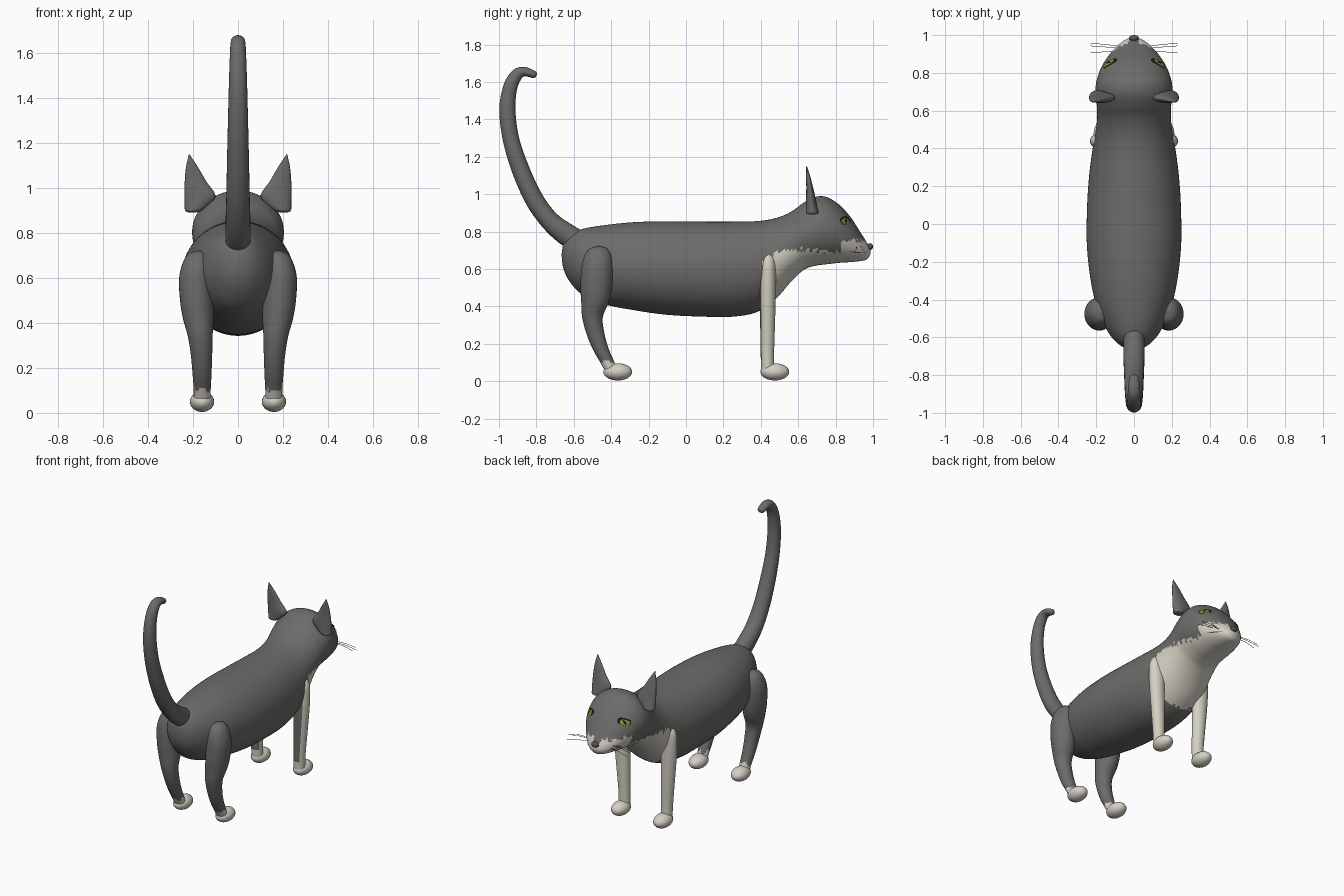
import bpy, bmesh, math
from mathutils import Vector, Matrix, noise
from mathutils.bvhtree import BVHTree

if "Cube" in bpy.data.objects:
    bpy.data.objects.remove(bpy.data.objects["Cube"], do_unlink=True)


def material(name, r, g, b):
    m = bpy.data.materials.new(name)
    m.use_nodes = True
    m.diffuse_color = (r, g, b, 1)
    m.node_tree.nodes["Principled BSDF"].inputs["Base Color"].default_value = (r, g, b, 1)
    return m


GREY = material("grey_fur", .155, .148, .142)
CREAM = material("cream_fur", .66, .63, .55)
NOSE = material("nose_brown", .10, .085, .08)
OLIVE = material("olive_iris", .22, .27, .04)
BLACK = material("black", .008, .008, .008)


def finish(name, bm, mats, rule=None):
    bmesh.ops.recalc_face_normals(bm, faces=bm.faces)
    bm.normal_update()
    for f in bm.faces:
        f.smooth = True
        if rule:
            f.material_index = int(rule(f.calc_center_median(), f.normal))
    mesh = bpy.data.meshes.new(name)
    bm.to_mesh(mesh)
    bm.free()
    for m in mats:
        mesh.materials.append(m)
    obj = bpy.data.objects.new(name, mesh)
    bpy.context.collection.objects.link(obj)
    return obj


def spline(rows, steps):
    """Catmull-Rom samples through rows of numbers."""
    out = []
    for i in range(len(rows) - 1):
        quad = (rows[max(i - 1, 0)], rows[i], rows[i + 1], rows[min(i + 2, len(rows) - 1)])
        for k in range(steps):
            t = k / steps
            out.append([b + .5 * t * (c - a + t * (2*a - 5*b + 4*c - d + t * (3*(b - c) + d - a)))
                        for a, b, c, d in zip(*quad)])
    return out + [list(rows[-1])]


def loft(name, rows, mats, vdir=None, rule=None, steps=6, segs=24):
    """Skin of elliptical rings; each row is x, y, z, radius along x, other radius."""
    pts = spline(rows, steps)
    bm = bmesh.new()
    rings = []
    for i, (x, y, z, ru, rv) in enumerate(pts):
        ahead, behind = pts[min(i + 1, len(pts) - 1)], pts[max(i - 1, 0)]
        tangent = Vector(ahead[:3]) - Vector(behind[:3])
        v = Vector(vdir) if vdir else Vector((1, 0, 0)).cross(tangent).normalized()
        ru, rv = max(ru, .001), max(rv, .001)
        ring = []
        for k in range(segs):
            a = math.tau * k / segs
            ring.append(bm.verts.new(Vector((x + ru * math.cos(a), y, z)) + v * rv * math.sin(a)))
        rings.append(ring)
    for a, b in zip(rings, rings[1:]):
        for k in range(segs):
            n = (k + 1) % segs
            bm.faces.new((a[k], a[n], b[n], b[k]))
    bm.faces.new(rings[0])
    bm.faces.new(rings[-1])
    return finish(name, bm, mats, rule)


def ellipsoid(name, centre, radii, mat):
    bm = bmesh.new()
    bmesh.ops.create_uvsphere(bm, u_segments=24, v_segments=14, radius=1,
                              matrix=Matrix.Translation(centre) @ Matrix.Diagonal((*radii, 1)))
    return finish(name, bm, [mat])


def ragged(p, size=.03):
    return size * noise.noise(p * 45)


# Body and head in one skin, pale on chest, throat and muzzle
def body_pale(p, n):
    if p.y < .42 + ragged(p):
        return False
    edge = .665 + .03 * min((p.y - .42) / .1, 1)
    if p.y > .83:
        edge = .755 if abs(p.x) > .025 else .71
    return p.z < edge + ragged(p)


profile = [  # y, top, bottom, half width
    (-.665, .68, .67, 0), (-.655, .735, .60, .05), (-.62, .785, .53, .10), (-.55, .815, .46, .15),
    (-.43, .835, .41, .20), (-.28, .85, .38, .232), (-.1, .855, .355, .25), (.1, .853, .345, .248),
    (.25, .853, .345, .238), (.38, .856, .37, .222), (.48, .872, .44, .205), (.56, .905, .53, .195),
    (.63, .955, .595, .197), (.69, .985, .617, .204), (.75, .985, .625, .20), (.82, .943, .633, .178),
    (.88, .877, .637, .143), (.93, .80, .642, .102), (.965, .745, .65, .062), (.982, .71, .67, .03),
    (.987, .692, .688, 0)]
body = loft("body_and_head", [(0, y, (t + b) / 2, w, (t - b) / 2) for y, t, b, w in profile],
            [GREY, CREAM], (0, 0, 1), body_pale, steps=8, segs=72)
tree = BVHTree.FromPolygons([v.co for v in body.data.vertices],
                            [tuple(p.vertices) for p in body.data.polygons])

# Tail with curled tip
loft("tail", [(0, -.56, .74, .055, .06), (0, -.64, .785, .056, .06), (0, -.73, .86, .055, .052),
              (0, -.81, .97, .052, .05), (0, -.88, 1.12, .049, .048), (0, -.935, 1.29, .045, .044),
              (0, -.955, 1.45, .041, .043), (0, -.94, 1.57, .037, .038), (0, -.907, 1.635, .034, .033),
              (0, -.87, 1.655, .031, .026), (0, -.835, 1.648, .028, .022), (0, -.808, 1.636, .022, .018),
              (0, -.80, 1.632, .004, .004)], [GREY])

# Nose
ellipsoid("nose", (0, .984, .72), (.026, .016, .018), NOSE)


def on_head(side, y, z, lift):
    """Point of the head skin seen from the side, raised a little."""
    hit, normal, _, _ = tree.ray_cast(Vector((side, y, z)), Vector((-side, 0, 0)))
    if normal.x * side < 0:
        normal = -normal
    return hit + normal * lift


def plate(name, side, y, z, length, height, lift, mat, tilt=0):
    """Thin almond patch that follows the head."""
    bm = bmesh.new()
    rows = []
    c, s = math.cos(tilt), math.sin(tilt)
    for i in range(13):
        t = i / 6 - 1
        row = []
        for j in range(5):
            u, v = t * length, (j / 2 - 1) * height * (1.02 - t * t)
            row.append(bm.verts.new(on_head(side, y + u*c - v*s, z + u*s + v*c, lift)))
        rows.append(row)
    for a, b in zip(rows, rows[1:]):
        for j in range(4):
            bm.faces.new((a[j], a[j + 1], b[j + 1], b[j]))
    obj = finish(name, bm, [mat])
    if sum(p.normal.x for p in obj.data.polygons) * side < 0:
        obj.data.flip_normals()


def whisker(name, points):
    cu = bpy.data.curves.new(name, "CURVE")
    cu.dimensions = "3D"
    cu.bevel_depth = .0013
    cu.bevel_resolution = 1
    sp = cu.splines.new("POLY")
    sp.points.add(len(points) - 1)
    for p, co in zip(sp.points, points):
        p.co = (*co, 1)
    cu.materials.append(NOSE)
    bpy.context.collection.objects.link(bpy.data.objects.new(name, cu))


for side, tag in ((1, "left"), (-1, "right")):
    # Ears: flattened, pointed outwards
    loft(tag + "_ear", [(side * x, y, z, rx, ry) for x, y, z, rx, ry in (
        (.205, .675, .892, .015, .015), (.197, .675, .90, .038, .032), (.18, .672, .93, .058, .031),
        (.17, .668, .97, .069, .027), (.189, .662, 1.03, .048, .019), (.204, .654, 1.09, .028, .012),
        (.217, .645, 1.15, .002, .002))], [GREY], (0, 1, 0))

    # Eyes: dark rim, iris, slit pupil
    plate(tag + "_eye_rim", side, .848, .857, .029, .023, .003, BLACK, -.25)
    plate(tag + "_iris", side, .849, .853, .022, .017, .005, OLIVE, -.25)
    plate(tag + "_pupil", side, .851, .854, .015, .005, .007, BLACK, math.pi / 2)

    # Mouth line
    plate(tag + "_mouth", side, .91, .69, .045, .003, .002, NOSE, -.1)

    # Whiskers
    for i, (y, z, end_y, end_z) in enumerate(((.915, .715, .908, .70), (.935, .72, .943, .71),
                                              (.945, .705, .958, .685))):
        root = on_head(side, y, z, -.003)
        tip = Vector((side * .23, end_y, end_z))
        whisker(f"{tag}_whisker_{i + 1}", (root, (root + tip) / 2 + Vector((0, 0, .005)), tip))

    # Hind legs with pale ankles
    loft(tag + "_hind_leg", [(side * x, y, z, rx, ry) for x, y, z, rx, ry in (
        (.175, -.465, .722, .006, .006), (.178, -.467, .71, .04, .045), (.183, -.47, .67, .062, .073),
        (.188, -.475, .60, .074, .085), (.184, -.48, .50, .074, .084), (.177, -.487, .42, .068, .073),
        (.168, -.50, .34, .055, .055), (.162, -.483, .25, .047, .048), (.16, -.455, .17, .042, .043),
        (.159, -.425, .11, .038, .039), (.159, -.40, .06, .036, .036))],
        [GREY, CREAM], (0, 1, 0), lambda p, n: p.z < .105 + ragged(p), segs=32)

    # Front legs, grey along the back of the inner side
    loft(tag + "_front_leg", [(side * x, y, z, rx, ry) for x, y, z, rx, ry in (
        (.172, .44, .685, .006, .006), (.174, .44, .675, .035, .028), (.178, .439, .63, .052, .041),
        (.178, .438, .54, .054, .043), (.174, .437, .42, .05, .042), (.167, .436, .28, .044, .039),
        (.161, .435, .15, .039, .036), (.159, .437, .06, .037, .035))],
        [GREY, CREAM], (0, 1, 0),
        lambda p, n: p.z < .12 or n.y > -.6 + ragged(p, .2) or n.x * side > .45, segs=32)

    # Paws
    ellipsoid(tag + "_hind_paw", (side * .16, -.365, .05), (.054, .077, .046), CREAM)
    ellipsoid(tag + "_front_paw", (side * .16, .475, .05), (.054, .077, .046), CREAM)

# Smooth shading with sharp creases kept
bpy.ops.object.select_all(action="DESELECT")
for obj in bpy.context.collection.objects:
    if obj.type == "MESH":
        obj.select_set(True)
bpy.context.view_layer.objects.active = body
bpy.ops.object.shade_smooth_by_angle(angle=math.radians(60))
